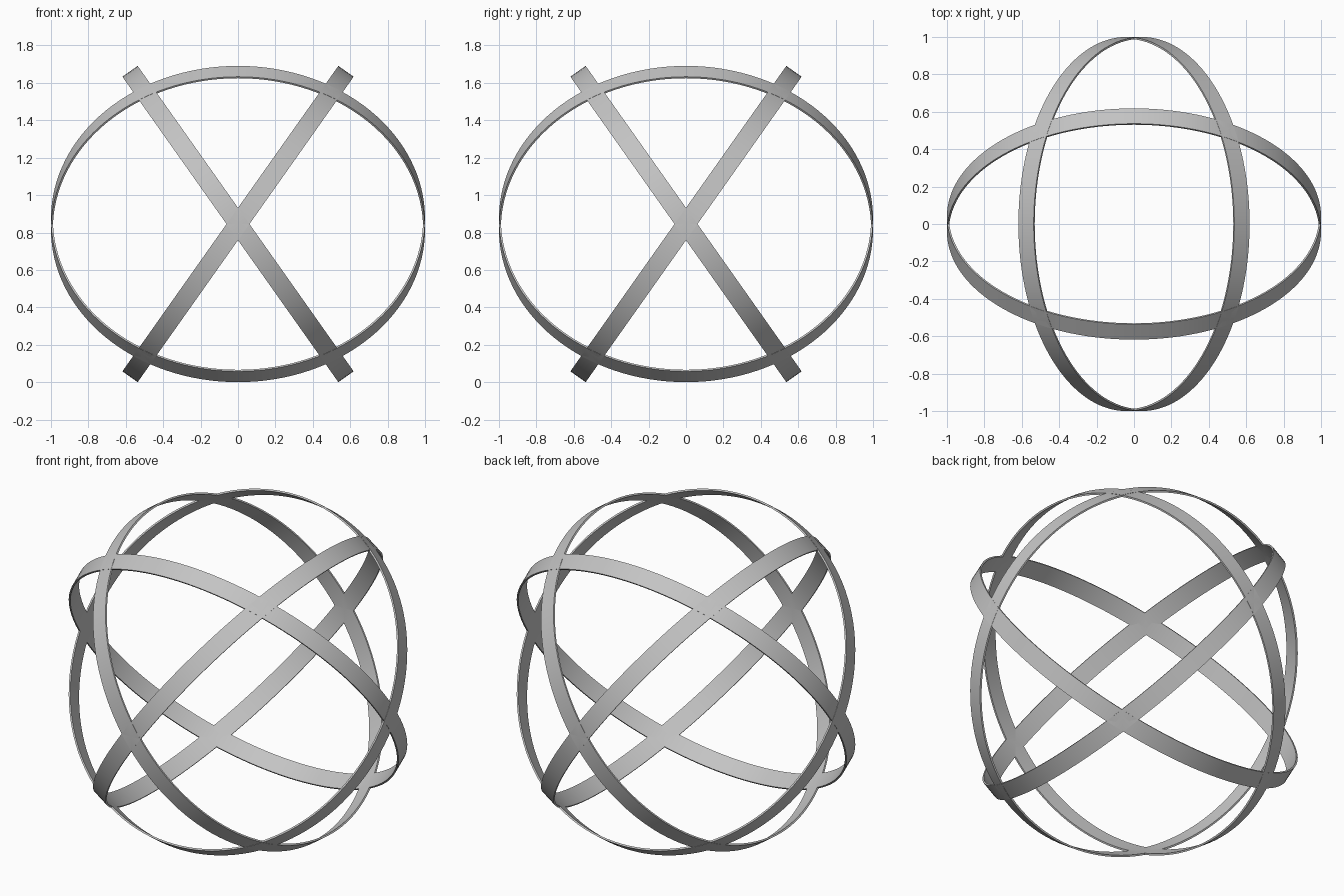
import bpy
import math

cube = bpy.data.objects.get("Cube")
if cube:
    bpy.data.objects.remove(cube, do_unlink=True)

RADIUS, WIDTH, THICKNESS = 1.0, 0.1, 0.01
TILT = math.atan(math.sqrt(2))      # each band leans by the same angle
HEIGHT = RADIUS * math.sin(TILT) + WIDTH / 2 * math.cos(TILT)

# Plain grey metal
grey = bpy.data.materials.new("grey_metal")
grey.use_nodes = True
colour = (0.55, 0.55, 0.55, 1)
grey.diffuse_color = colour
grey.node_tree.nodes["Principled BSDF"].inputs["Base Color"].default_value = colour


def band(name, rotation):
    """Thin flat hoop, thickened inwards and tilted about the centre."""
    bpy.ops.mesh.primitive_cylinder_add(
        vertices=128, radius=RADIUS, depth=WIDTH, end_fill_type='NOTHING',
        location=(0, 0, HEIGHT), rotation=rotation)
    hoop = bpy.context.object
    hoop.name = name
    hoop.data.materials.append(grey)
    solid = hoop.modifiers.new("thickness", 'SOLIDIFY')
    solid.thickness = THICKNESS
    solid.offset = -1
    bpy.ops.object.modifier_apply(modifier=solid.name)
    bpy.ops.object.shade_smooth_by_angle(angle=math.radians(30))


# Two crossing pairs of hoops
for sign, side in ((1, "right"), (-1, "left")):
    band(f"sideways_hoop_{side}", (0, sign * TILT, 0))
for sign, side in ((1, "front"), (-1, "back")):
    band(f"lengthwise_hoop_{side}", (sign * TILT, 0, 0))
